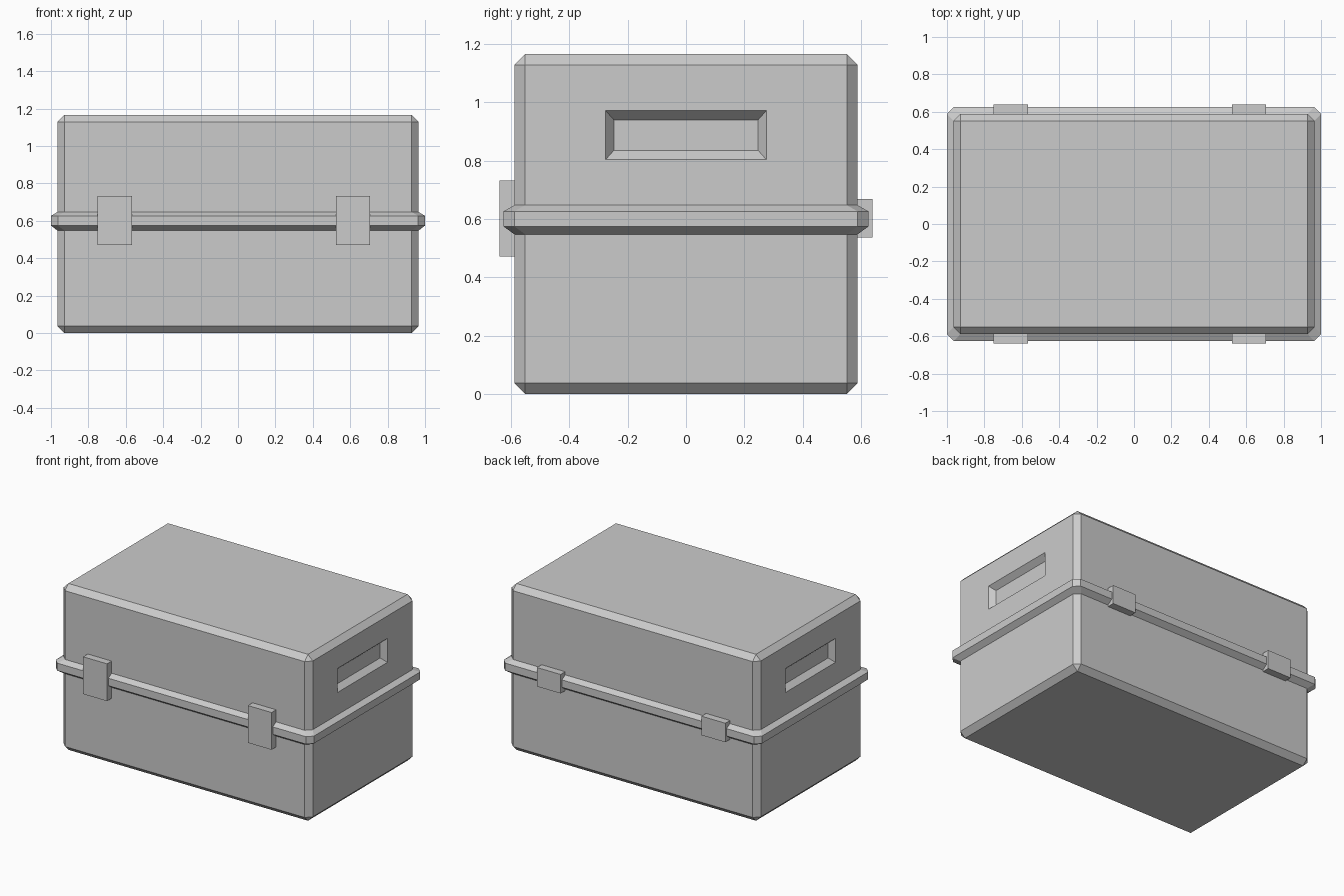
import bpy, bmesh

if "Cube" in bpy.data.objects:
    bpy.data.objects.remove(bpy.data.objects["Cube"])

BX, BY, H, C = 0.965, 0.588, 1.165, 0.037   # body half sizes, height, chamfer


def add_mesh(name, verts, faces):
    mesh = bpy.data.meshes.new(name)
    mesh.from_pydata(verts, [], faces)
    obj = bpy.data.objects.new(name, mesh)
    bpy.context.collection.objects.link(obj)
    return obj


def add_box(name, lo, hi):
    bpy.ops.mesh.primitive_cube_add(size=1)
    obj = bpy.context.object
    obj.name = name
    for v in obj.data.vertices:
        v.co = [(a + b) / 2 + c * (b - a) for a, b, c in zip(lo, hi, v.co)]
    return obj


def octagon(x, y, z, c):
    return [(x, -y + c, z), (x, y - c, z), (x - c, y, z), (-x + c, y, z),
            (-x, y - c, z), (-x, -y + c, z), (-x + c, -y, z), (x - c, -y, z)]


def loft(name, loops, cap=False):
    n = len(loops[0])
    verts = [p for loop in loops for p in loop]
    faces = [(k * n + i, k * n + (i + 1) % n, (k + 1) * n + (i + 1) % n, (k + 1) * n + i)
             for k in range(len(loops) - 1) for i in range(n)]
    if cap:
        last = (len(loops) - 1) * n
        faces += [tuple(reversed(range(n))), tuple(range(last, last + n))]
    return add_mesh(name, verts, faces)


# Chamfered case body
body = add_box("case_body", (-BX, -BY, 0), (BX, BY, H))
bevel = body.modifiers.new("chamfer", 'BEVEL')
bevel.width = C
bevel.segments = 1

# Tapered handle recess in each end
DEPTH, ZC = 0.037, 0.887
for side, label in ((1, "right"), (-1, "left")):
    loops = []
    for x, hy, hz in ((BX - DEPTH, 0.247, 0.052), (BX + DEPTH, 0.304, 0.116)):
        loops.append([(side * x, sy * hy, ZC + sz * hz)
                      for sy, sz in ((-1, -1), (1, -1), (1, 1), (-1, 1))])
    cutter = loft(label + "_recess_cutter", loops, cap=True)
    bm = bmesh.new()
    bm.from_mesh(cutter.data)
    bmesh.ops.recalc_face_normals(bm, faces=bm.faces)
    bm.to_mesh(cutter.data)
    bm.free()
    cut = body.modifiers.new(label + "_recess", 'BOOLEAN')
    cut.operation = 'DIFFERENCE'
    cut.solver = 'EXACT'
    cut.object = cutter
    cutter.hide_render = True
    cutter.hide_set(True)

# Sloped rim around the seam
loft("seam_rim", [octagon(BX, BY, 0.547, C), octagon(1.0, 0.625, 0.574, C),
                  octagon(1.0, 0.625, 0.626, C), octagon(BX, BY, 0.647, C)])

# Front latches and shorter back hinges
for label, x0, x1 in (("left", -0.752, -0.567), ("right", 0.524, 0.707)):
    add_box(label + "_latch", (x0, -0.639, 0.471), (x1, -BY + 0.002, 0.732))
    add_box(label + "_hinge", (x0, BY - 0.002, 0.536), (x1, 0.639, 0.669))
